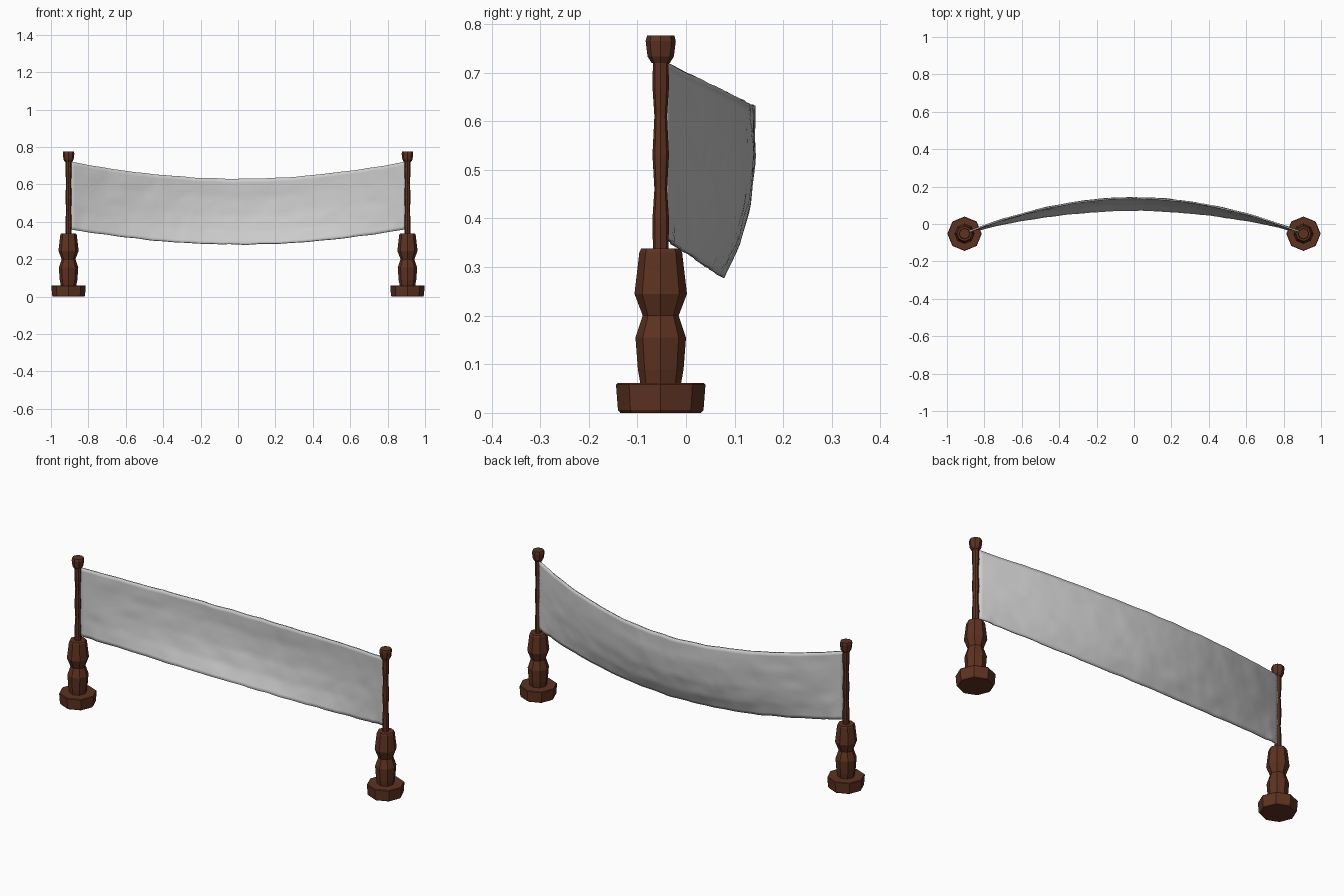
import bpy, bmesh, math
from mathutils import Vector, noise

if "Cube" in bpy.data.objects:
    bpy.data.objects.remove(bpy.data.objects["Cube"])

wood = bpy.data.materials.new("dark_wood")
wood.diffuse_color = (0.11, 0.032, 0.015, 1)
wood.use_nodes = True
wood.node_tree.nodes["Principled BSDF"].inputs["Base Color"].default_value = wood.diffuse_color


def make_object(name, bm):
    bmesh.ops.recalc_face_normals(bm, faces=bm.faces)
    mesh = bpy.data.meshes.new(name)
    bm.to_mesh(mesh)
    bm.free()
    obj = bpy.data.objects.new(name, mesh)
    bpy.context.collection.objects.link(obj)
    return obj


def lathe(name, profile, centre, sides=8):
    """Closed turned part from (radius, height) points."""
    bm = bmesh.new()
    rings = []
    for r, z in profile:
        rings.append([bm.verts.new((centre[0] + r * math.cos(math.tau * i / sides),
                                    centre[1] + r * math.sin(math.tau * i / sides), z))
                      for i in range(sides)])
    for a, b in zip(rings, rings[1:]):
        for i in range(sides):
            j = (i + 1) % sides
            bm.faces.new((a[i], a[j], b[j], b[i]))
    bm.faces.new(rings[0])
    bm.faces.new(rings[-1])
    obj = make_object(name, bm)
    obj.data.materials.append(wood)
    return obj


# Turned posts: foot, baluster, slim pole and knob
PARTS = {
    "foot": [(0.083, 0), (0.088, 0.006), (0.092, 0.058), (0.089, 0.061)],
    "baluster": [(0.041, 0.055), (0.047, 0.09), (0.052, 0.155), (0.037, 0.2),
                 (0.054, 0.245), (0.044, 0.33), (0.04, 0.338)],
    "pole": [(0.016, 0.33), (0.017, 0.4), (0.013, 0.46), (0.017, 0.53),
             (0.013, 0.61), (0.017, 0.67), (0.016, 0.725)],
    "knob": [(0.019, 0.72), (0.027, 0.733), (0.031, 0.765), (0.028, 0.776)],
}
for side, x in (("left", -0.906), ("right", 0.906)):
    for part, profile in PARTS.items():
        lathe(f"{side}_{part}", profile, (x, -0.052))

# Net cloth: straight at the poles, sagging and billowing back in the middle
NX, NZ, HALF = 90, 20, 0.895
END = (Vector((-0.045, 0.36)), Vector((-0.045, 0.722)))
MID = [Vector(p) for p in ((0.074, 0.28), (0.108, 0.35), (0.129, 0.43),
                           (0.14, 0.53), (0.139, 0.63))]


def mid_point(v):
    f = v * (len(MID) - 1)
    i = min(int(f), len(MID) - 2)
    return MID[i].lerp(MID[i + 1], f - i)


bm = bmesh.new()
grid = []
for i in range(NX + 1):
    u = 2 * i / NX - 1
    row = []
    for k in range(NZ + 1):
        v = k / NZ
        p = END[0].lerp(END[1], v).lerp(mid_point(v), 1 - abs(u) ** 1.9)
        x = u * HALF
        # soft wrinkles, with crumples at the lower corners
        fade = min(1, (1 - abs(u)) * 12)
        corner = max(0, 1 - (1 - abs(u)) / 0.12) * max(0, 1 - v / 0.45)
        soft = noise.noise(Vector((x * 9, v * 4, 3.1))) * 0.003 \
            + noise.noise(Vector((x * 24, v * 9, 7.7))) * 0.0015
        crumple = noise.noise(Vector((abs(x) * 40, v * 7, 1.3))) * 0.02 * corner
        edge = noise.noise(Vector((x * 12, v * 3, 9.2))) * 0.003
        row.append(bm.verts.new((x, p.x + (soft + crumple) * fade, p.y + edge * fade)))
    grid.append(row)
for a, b in zip(grid, grid[1:]):
    for k in range(NZ):
        bm.faces.new((a[k], b[k], b[k + 1], a[k + 1]))
cloth = make_object("net_cloth", bm)
for poly in cloth.data.polygons:
    poly.use_smooth = True
solid = cloth.modifiers.new("thickness", "SOLIDIFY")
solid.thickness = 0.008
solid.offset = 0
